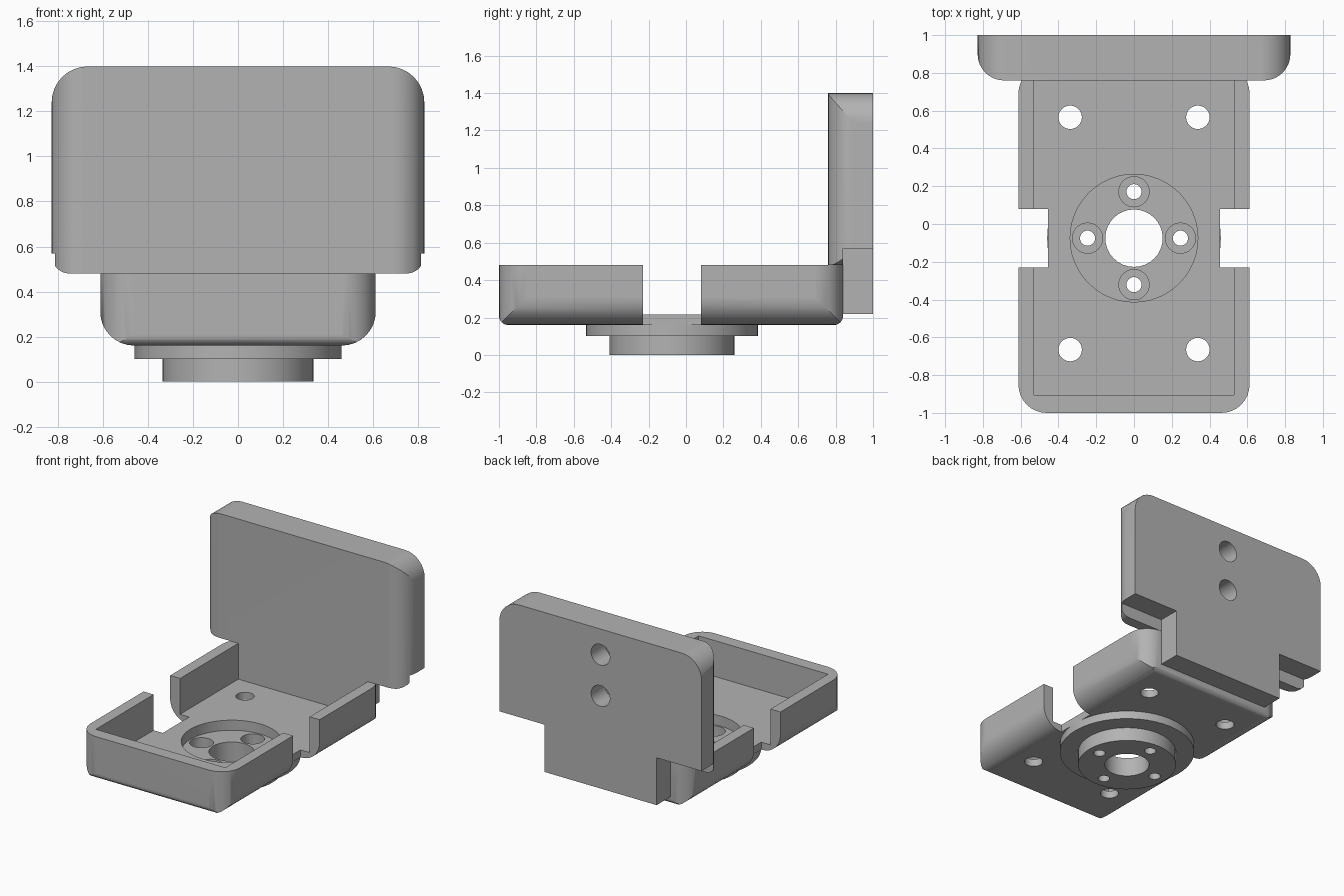
import bpy, bmesh, math

if "Cube" in bpy.data.objects:
    bpy.data.objects.remove(bpy.data.objects["Cube"])

grey = bpy.data.materials.new("matte_grey")
grey.use_nodes = True
grey.diffuse_color = (0.45, 0.45, 0.45, 1)
grey.node_tree.nodes["Principled BSDF"].inputs["Base Color"].default_value = (0.45, 0.45, 0.45, 1)


def extrude(name, outline, axis, d0, d1):
    """Extrude a closed 2D outline along an axis from d0 to d1."""
    place = {"x": lambda u, v, d: (d, u, v),
             "y": lambda u, v, d: (u, d, v),
             "z": lambda u, v, d: (u, v, d)}[axis]
    bm = bmesh.new()
    low = [bm.verts.new(place(u, v, d0)) for u, v in outline]
    high = [bm.verts.new(place(u, v, d1)) for u, v in outline]
    bm.faces.new(low)
    bm.faces.new(high)
    for i in range(len(low)):
        j = (i + 1) % len(low)
        bm.faces.new((low[i], low[j], high[j], high[i]))
    bmesh.ops.recalc_face_normals(bm, faces=bm.faces[:])
    mesh = bpy.data.meshes.new(name)
    bm.to_mesh(mesh)
    bm.free()
    mesh.materials.append(grey)
    obj = bpy.data.objects.new(name, mesh)
    bpy.context.collection.objects.link(obj)
    return obj


def rounded(u0, u1, v0, v1, low_r=0, high_r=0, steps=8):
    """Rectangle outline with separate radii for its low-v and high-v corners."""
    points = []
    for k, (u, v, su, sv, r) in enumerate([(u0, v0, 1, 1, low_r), (u1, v0, -1, 1, low_r),
                                           (u1, v1, -1, -1, high_r), (u0, v1, 1, -1, high_r)]):
        for i in range(steps + 1 if r else 1):
            a = math.pi + (k + i / steps) * math.pi / 2
            points.append((u + su * r + r * math.cos(a), v + sv * r + r * math.sin(a))
                          if r else (u, v))
    return points


def box(x0, x1, y0, y1, z0, z1):
    return extrude("box", rounded(x0, x1, y0, y1), "z", z0, z1)


def disc(u, v, r, d0, d1, axis="z", sides=32):
    ring = [2 * math.pi * i / sides for i in range(sides)]
    return extrude("disc", [(u + r * math.cos(a), v + r * math.sin(a)) for a in ring], axis, d0, d1)


def combine(target, other, operation):
    mod = target.modifiers.new(operation, "BOOLEAN")
    mod.operation, mod.solver, mod.object = operation, "EXACT", other
    bpy.context.view_layer.objects.active = target
    bpy.ops.object.modifier_apply(modifier=mod.name)
    bpy.data.objects.remove(other)


# Tray: rounded in plan, along its long lower edges and at its ends
bracket = extrude("mounting_bracket", rounded(-0.612, 0.612, -1, 0.84, 0.15, 0.15), "z", 0.16, 0.48)
combine(bracket, extrude("section", rounded(-0.612, 0.612, 0.16, 0.6, 0.15), "y", -1.2, 1.2), "INTERSECT")
combine(bracket, extrude("side", rounded(-1, 0.84, 0.16, 0.6, 0.05), "x", -1, 1), "INTERSECT")
combine(bracket, box(-0.53, 0.53, -0.905, 0.76, 0.215, 0.7), "DIFFERENCE")
for s in (-1, 1):
    combine(bracket, box(min(s * 0.455, s), max(s * 0.455, s), -0.23, 0.08, 0, 0.7), "DIFFERENCE")

# Upright plate with side steps cut out of the back
plate = extrude("upright_plate", rounded(-0.828, 0.828, 0.76, 1, 0.14), "z", 0.48, 1.4)
combine(plate, extrude("front", rounded(-0.828, 0.828, 0.48, 1.4, 0.08, 0.16), "y", 0.5, 1.2), "INTERSECT")
for s in (-1, 1):
    combine(plate, box(min(s * 0.46, s), max(s * 0.46, s), 0.84, 1.2, 0.3, 0.57), "DIFFERENCE")

# Tab joining the plate and tray, and the stepped hub below
combine(plate, box(-0.46, 0.46, 0.79, 1, 0.22, 0.57), "UNION")
combine(bracket, plate, "UNION")
hub_y = -0.075
combine(bracket, disc(0, hub_y, 0.46, 0.1, 0.17, sides=48), "UNION")
combine(bracket, disc(0, hub_y, 0.335, 0, 0.12, sides=48), "UNION")

# Hub recess, bore and counterbored screw holes
combine(bracket, disc(0, hub_y, 0.338, 0.14, 0.4, sides=48), "DIFFERENCE")
combine(bracket, disc(0, hub_y, 0.152, -0.1, 0.4), "DIFFERENCE")
for dx, dy in ((1, 0), (-1, 0), (0, 1), (0, -1)):
    x, y = dx * 0.246, hub_y + dy * 0.246
    combine(bracket, disc(x, y, 0.08, 0.06, 0.4), "DIFFERENCE")
    combine(bracket, disc(x, y, 0.04, -0.1, 0.4), "DIFFERENCE")

# Tray fixing holes and blind holes in the back of the plate
for x in (-0.338, 0.338):
    for y in (-0.665, 0.565):
        combine(bracket, disc(x, y, 0.062, 0, 0.4), "DIFFERENCE")
for z in (0.905, 1.21):
    combine(bracket, disc(0, z, 0.077, 0.84, 1.2, "y"), "DIFFERENCE")

# Smooth the fillets and holes, keep hard edges
bpy.ops.object.select_all(action="DESELECT")
bracket.select_set(True)
bpy.context.view_layer.objects.active = bracket
bpy.ops.object.shade_smooth_by_angle(angle=math.radians(30))
normals = bracket.modifiers.new("even_shading", "WEIGHTED_NORMAL")
normals.keep_sharp = True
